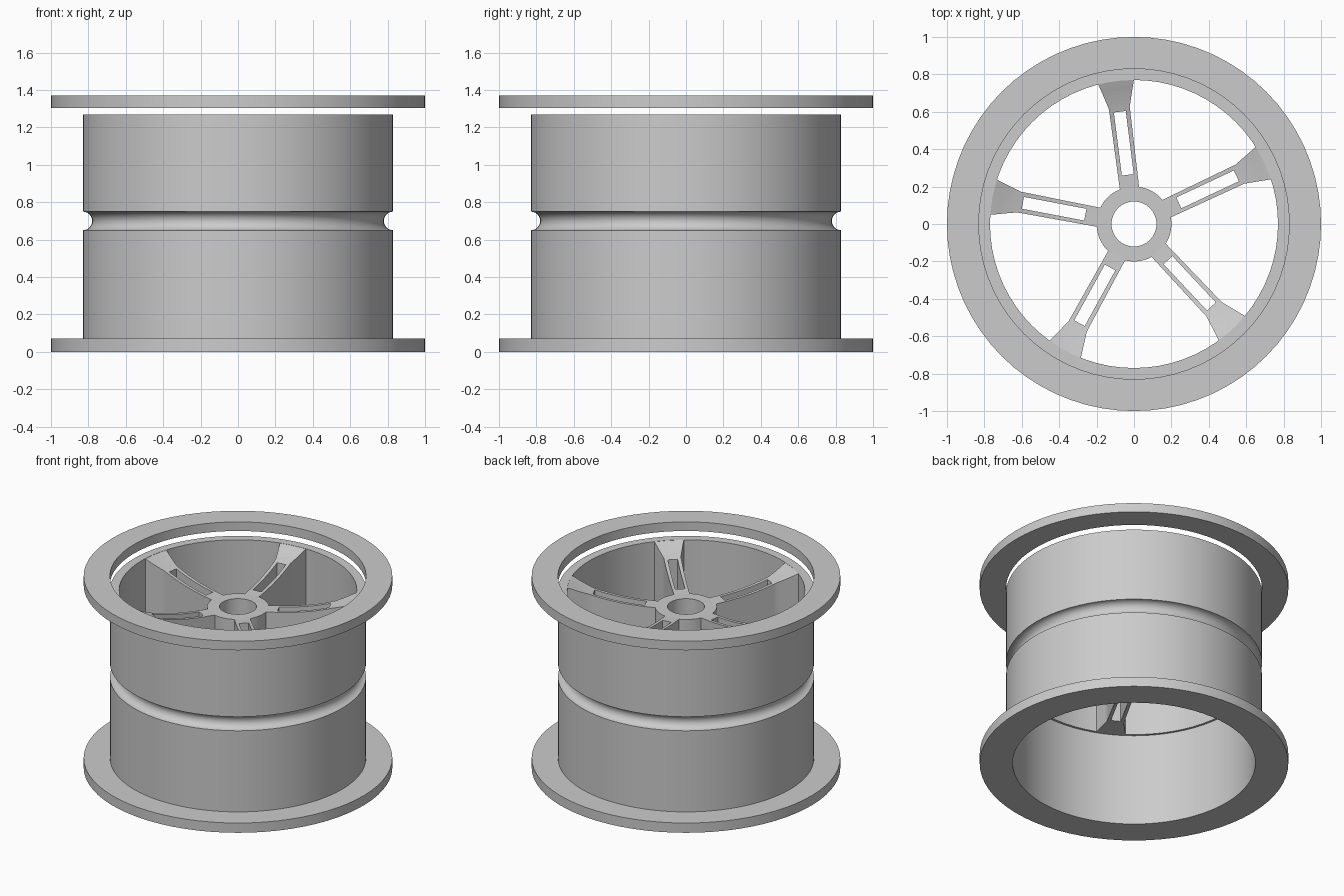
import bpy, bmesh, math
from mathutils import Matrix

cube = bpy.data.objects.get("Cube")
if cube:
    bpy.data.objects.remove(cube, do_unlink=True)

SEGMENTS = 72
SPOKES = 5
SPOKE_BASE = 0.66      # underside of hub and spokes
RIM_TOP = 1.27
RIM_INNER = 0.77
HUB_TOP = 1.152

metal = bpy.data.materials.new("grey metal")
metal.use_nodes = True
grey = (0.6, 0.6, 0.6, 1)
metal.diffuse_color = grey
metal.node_tree.nodes["Principled BSDF"].inputs["Base Color"].default_value = grey


def finish(name, bm):
    bmesh.ops.recalc_face_normals(bm, faces=bm.faces[:])
    mesh = bpy.data.meshes.new(name)
    bm.to_mesh(mesh)
    bm.free()
    mesh.materials.append(metal)
    obj = bpy.data.objects.new(name, mesh)
    bpy.context.collection.objects.link(obj)
    bpy.ops.object.select_all(action='DESELECT')
    obj.select_set(True)
    bpy.context.view_layer.objects.active = obj
    bpy.ops.object.shade_smooth_by_angle(angle=math.radians(30))
    return obj


def lathe(name, profile):
    """Spin a closed (radius, height) profile around z."""
    bm = bmesh.new()
    verts = [bm.verts.new((r, 0, z)) for r, z in profile]
    edges = [bm.edges.new((v, verts[i - 1])) for i, v in enumerate(verts)]
    bmesh.ops.spin(bm, geom=verts + edges, axis=(0, 0, 1), cent=(0, 0, 0),
                   angle=math.tau, steps=SEGMENTS)
    bmesh.ops.remove_doubles(bm, verts=bm.verts[:], dist=0.0001)
    return finish(name, bm)


def dish(r):
    """Height of the hollowed spoke face at a radius."""
    return min(RIM_TOP, 1.15 + 0.12 * (r / RIM_INNER) ** 3)


# Barrel with lower flange and a half-round groove
groove = []
for i in range(13):
    a = math.pi * i / 12
    groove.append((0.83 - 0.05 * math.sin(a), 0.70 - 0.05 * math.cos(a)))
lathe("barrel", [(0.786, 0), (1, 0), (1, 0.07), (0.83, 0.07)] + groove +
      [(0.83, RIM_TOP), (RIM_INNER, RIM_TOP),
       (RIM_INNER, SPOKE_BASE), (0.786, SPOKE_BASE)])

# Separate upper ring
lathe("upper_ring", [(0.83, 1.305), (1, 1.305), (1, 1.37), (0.83, 1.37)])

# Hub with bore
lathe("hub", [(0.12, SPOKE_BASE), (0.2, SPOKE_BASE), (0.2, HUB_TOP), (0.12, HUB_TOP)])


def spoke(name, angle):
    """Slotted spoke that flares out into the rim."""
    slot_start, slot_end, flare, end = 0.265, 0.605, 0.625, 0.774
    stations = [0.19, slot_start]
    stations += [slot_start + (slot_end - slot_start) * i / 8 for i in range(1, 9)]
    stations += [flare + (end - flare) * i / 6 for i in range(7)]
    bm = bmesh.new()
    rows = []
    for r in stations:
        t = max(0, (r - flare) / (end - flare))
        half = 0.05 + 0.006 * min(1, r / flare) + 0.041 * t
        row = []
        for y in (-half, -0.032, 0.032, half):
            # the outer end follows the curve of the rim
            x = r + t * (math.sqrt(r * r - y * y) - r)
            row.append(bm.verts.new((x, y, dish(math.hypot(x, y)))))
        rows.append(row)
    for a, b, r in zip(rows, rows[1:], stations):
        for j in range(3):
            in_slot = j == 1 and slot_start - 0.001 < r < slot_end - 0.001
            if not in_slot:
                bm.faces.new((a[j], b[j], b[j + 1], a[j + 1]))
    # drop unused vertices, then extrude the face down to a flat underside
    bmesh.ops.delete(bm, geom=[v for v in bm.verts if not v.link_faces], context='VERTS')
    top = bm.faces[:]
    result = bmesh.ops.extrude_face_region(bm, geom=top, use_keep_orig=True)
    for v in result["geom"]:
        if isinstance(v, bmesh.types.BMVert):
            v.co.z = SPOKE_BASE
    bmesh.ops.rotate(bm, verts=bm.verts[:], cent=(0, 0, 0),
                     matrix=Matrix.Rotation(angle, 3, 'Z'))
    return finish(name, bm)


for k in range(SPOKES):
    spoke(f"spoke_{k + 1}", math.radians(97.2) + math.tau * k / SPOKES)
